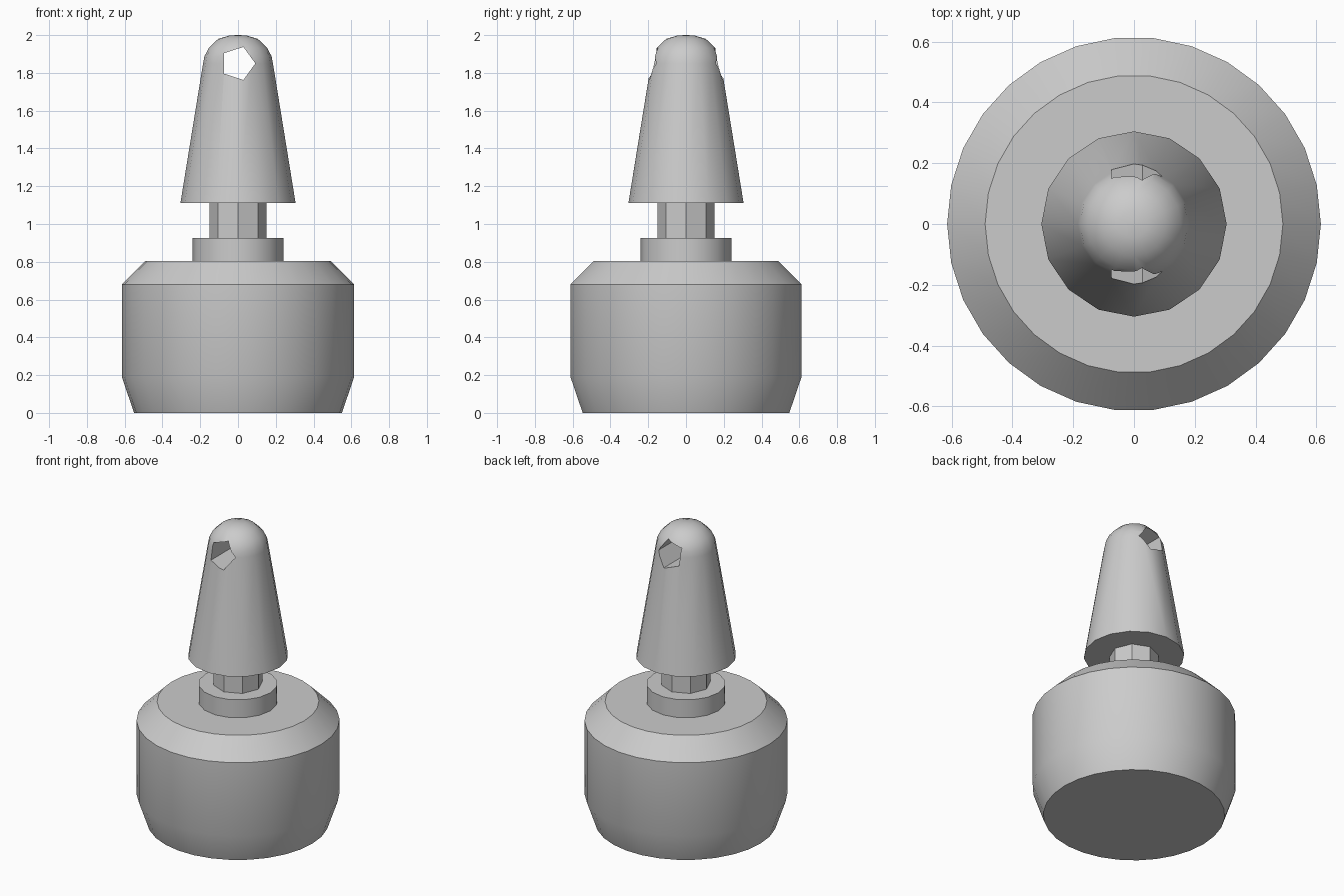
import bpy, bmesh, math

cube = bpy.data.objects.get("Cube")
if cube:
    bpy.data.objects.remove(cube, do_unlink=True)

grey = bpy.data.materials.new("light grey")
grey.use_nodes = True
COLOUR = (0.6, 0.6, 0.6, 1)
grey.diffuse_color = COLOUR
grey.node_tree.nodes["Principled BSDF"].inputs["Base Color"].default_value = COLOUR


def lathe(name, profile, sides, axis="z"):
    """Closed solid of revolution from (radius, height) points, bottom to top."""
    bm = bmesh.new()
    rings = []
    for r, h in profile:
        ring = []
        for i in range(sides):
            a = math.tau * i / sides
            ring.append(bm.verts.new((r * math.cos(a), r * math.sin(a), h)))
        rings.append(ring)
    for low, high in zip(rings, rings[1:]):
        for i in range(sides):
            j = (i + 1) % sides
            bm.faces.new((low[i], low[j], high[j], high[i]))
    bm.faces.new(rings[0][::-1])
    bm.faces.new(rings[-1])
    mesh = bpy.data.meshes.new(name)
    bm.to_mesh(mesh)
    bm.free()
    obj = bpy.data.objects.new(name, mesh)
    bpy.context.collection.objects.link(obj)
    mesh.materials.append(grey)
    return obj


def smooth(obj, degrees=30):
    bpy.ops.object.select_all(action="DESELECT")
    obj.select_set(True)
    bpy.context.view_layer.objects.active = obj
    bpy.ops.object.shade_smooth_by_angle(angle=math.radians(degrees))


# Round body with tapered foot and bevelled shoulder
body = lathe("body", [(0.55, 0), (0.615, 0.19), (0.615, 0.68), (0.49, 0.805)], 30)
smooth(body)

# Collar and faceted neck
collar = lathe("collar", [(0.24, 0.79), (0.24, 0.925)], 16)
smooth(collar)
neck = lathe("neck", [(0.15, 0.91), (0.15, 1.13)], 8)

# Tapered spout with a domed tip
tip = [(0.305, 1.11), (0.185, 1.85), (0.178, 1.887), (0.155, 1.932),
       (0.105, 1.98), (0.045, 1.998), (0.003, 2.0)]
spout = lathe("spout", tip, 16)

# Five-sided hole from front to back through the tip
cutter = lathe("hole_cutter", [(0.092, -0.4), (0.092, 0.4)], 5)
cutter.rotation_euler.x = math.pi / 2
cutter.location.z = 1.85
cutter.hide_render = True
cutter.hide_viewport = True
cut = spout.modifiers.new("hole", "BOOLEAN")
cut.operation = "DIFFERENCE"
cut.solver = "EXACT"
cut.object = cutter
bpy.context.view_layer.objects.active = spout
bpy.ops.object.modifier_apply(modifier=cut.name)
bpy.data.objects.remove(cutter, do_unlink=True)
smooth(spout)
